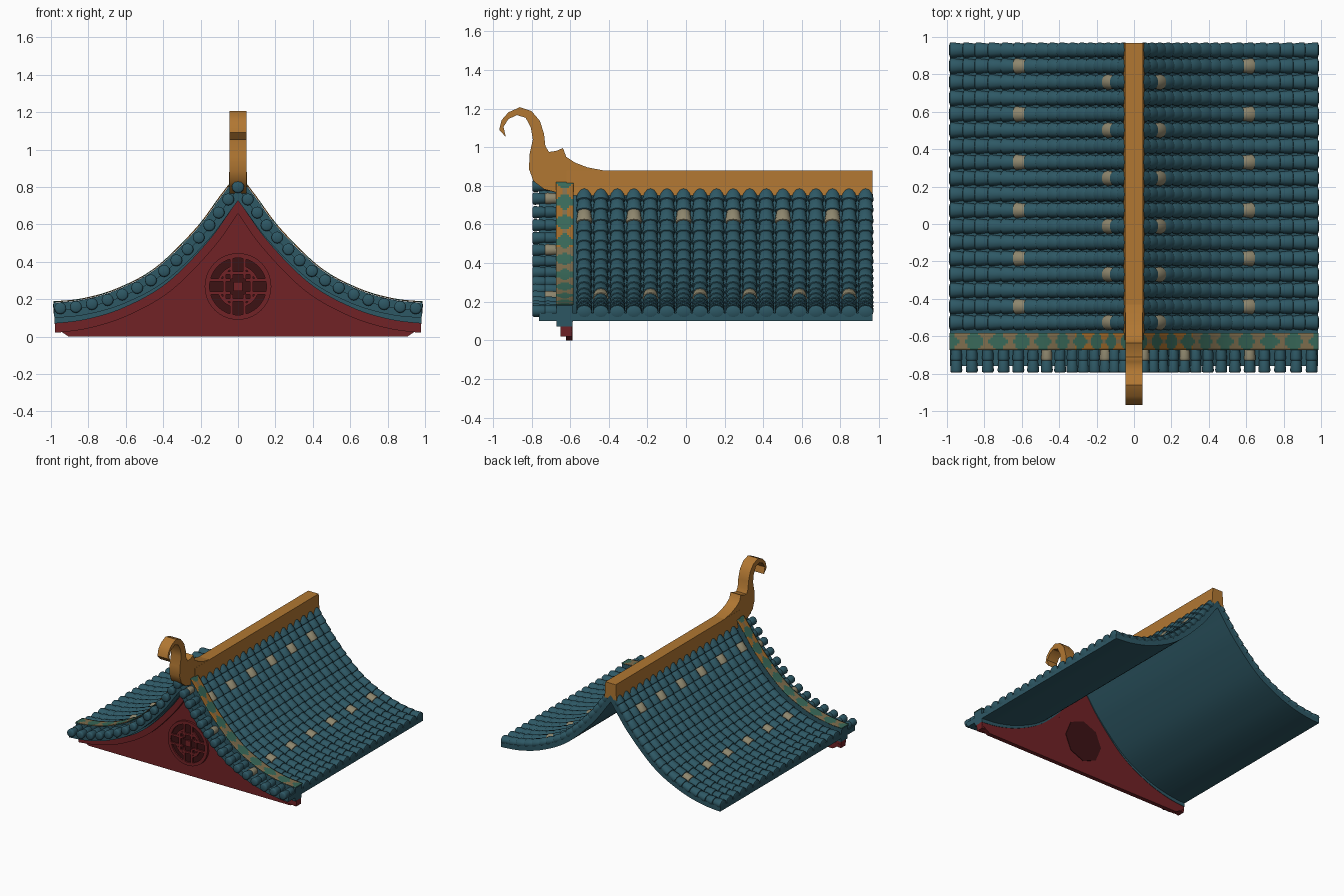
import bpy, bmesh, math
from mathutils import Vector

if "Cube" in bpy.data.objects:
    bpy.data.objects.remove(bpy.data.objects["Cube"])


def material(name, rgb):
    m = bpy.data.materials.new(name)
    m.diffuse_color = (*rgb, 1)
    m.use_nodes = True
    m.node_tree.nodes["Principled BSDF"].inputs["Base Color"].default_value = m.diffuse_color
    return m


TEAL = material("teal_glaze", (0.027, 0.098, 0.130))
GOLD = material("gold_ochre", (0.44, 0.185, 0.032))
RED = material("deep_red", (0.165, 0.016, 0.019))
DARK = material("dark_red", (0.045, 0.006, 0.007))
PALE = material("pale_tile", (0.27, 0.24, 0.155))
TAN = material("band_tan", (0.21, 0.155, 0.075))
GREEN = material("band_green", (0.04, 0.14, 0.10))
ORANGE = material("band_orange", (0.36, 0.15, 0.025))


def finish(bm, name, mats, smooth=None):
    bmesh.ops.recalc_face_normals(bm, faces=bm.faces)
    me = bpy.data.meshes.new(name)
    bm.to_mesh(me)
    bm.free()
    ob = bpy.data.objects.new(name, me)
    bpy.context.collection.objects.link(ob)
    for m in mats:
        me.materials.append(m)
    if smooth:
        bpy.ops.object.select_all(action='DESELECT')
        ob.select_set(True)
        bpy.context.view_layer.objects.active = ob
        bpy.ops.object.shade_smooth_by_angle(angle=math.radians(smooth))
    return ob


# Sweeping roof curve (tile axis), ridge to eave
KEYS = [(-.06, .885), (0, .805), (.06, .727), (.2, .543), (.417, .335), (.63, .22),
        (.82, .165), (.985, .148), (1.1, .146)]


def catmull(p0, p1, p2, p3, t):
    return .5 * (2 * p1 + (p2 - p0) * t + (2 * p0 - 5 * p1 + 4 * p2 - p3) * t * t
                 + (3 * p1 - p0 - 3 * p2 + p3) * t ** 3)


K = [Vector(k) for k in KEYS]
CURVE = [catmull(*K[i:i + 4], j / 20) for i in range(len(K) - 3) for j in range(20)] + [K[-2]]


def resample(pts, n):
    acc = [0]
    for a, b in zip(pts, pts[1:]):
        acc.append(acc[-1] + (b - a).length)
    out, k = [], 0
    for i in range(n):
        s = acc[-1] * i / (n - 1)
        while k < len(pts) - 2 and acc[k + 1] < s:
            k += 1
        out.append(pts[k].lerp(pts[k + 1], (s - acc[k]) / (acc[k + 1] - acc[k])))
    return out


LENGTH = sum((b - a).length for a, b in zip(CURVE, CURVE[1:]))


def offset(d0, d1, n=45):
    """Whole roof line, left eave to right eave, moved d0 (ridge) .. d1 (eave) along its normal."""
    base = resample(CURVE, 120)
    pts = []
    for i, p in enumerate(base):
        t = (base[min(i + 1, 119)] - base[max(i - 1, 0)]).normalized()
        pts.append(p + Vector((-t.y, t.x)) * (d0 + (d1 - d0) * i / 119))
    if pts[0].x > 0:
        slope = (pts[1] - pts[0]) / (pts[1].x - pts[0].x)
        pts.insert(0, pts[0] - slope * pts[0].x)
    else:
        k = next(i for i, p in enumerate(pts) if p.x > 1e-6)
        a, b = pts[k - 1], pts[k]
        pts = [a.lerp(b, -a.x / (b.x - a.x))] + pts[k:]
    right = resample(pts, n)
    return [Vector((-p.x, p.y)) for p in right[:0:-1]] + right


def loft(name, hi, lo, y0, y1, mat):
    """Solid between two lines in the front plane, from y0 to y1."""
    bm = bmesh.new()
    rings = [[bm.verts.new((p.x, y, p.y)) for p, y in ((l, y0), (h, y0), (h, y1), (l, y1))]
             for h, l in zip(hi, lo)]
    for a, b in zip(rings, rings[1:]):
        for j in range(4):
            bm.faces.new((a[j], a[(j + 1) % 4], b[(j + 1) % 4], b[j]))
    bm.faces.new(rings[0])
    bm.faces.new(rings[-1])
    return finish(bm, name, [mat], 35)


def prism(name, pts, axis, a, b, mat, smooth=None):
    """Extruded outline: axis 'y' takes (x, z) points, axis 'x' takes (y, z) points."""
    bm = bmesh.new()
    put = (lambda p, d: (p[0], d, p[1])) if axis == 'y' else (lambda p, d: (d, p[0], p[1]))
    f = bm.faces.new([bm.verts.new(put(p, a)) for p in pts])
    ext = bmesh.ops.extrude_face_region(bm, geom=[f])['geom']
    move = (0, b - a, 0) if axis == 'y' else (b - a, 0, 0)
    bmesh.ops.translate(bm, verts=[v for v in ext if isinstance(v, bmesh.types.BMVert)], vec=move)
    return finish(bm, name, [mat], smooth)


def tile(bm, a, b, side, up, w, h, mat):
    """Tapered barrel tile with rounded ends, from a to b."""
    rings, n = [], 12
    for t, s in ((-.04, .72), (.06, .84), (.84, 1), (.97, .95), (1.03, .72)):
        c = a.lerp(b, t)
        rings.append([bm.verts.new(c + side * (w * s * math.cos(k * math.tau / n))
                                   + up * (h * s * math.sin(k * math.tau / n))) for k in range(n)])
    faces = [bm.faces.new((p[k], p[(k + 1) % n], q[(k + 1) % n], q[k]))
             for p, q in zip(rings, rings[1:]) for k in range(n)]
    faces += [bm.faces.new(rings[0]), bm.faces.new(rings[-1])]
    for f in faces:
        f.material_index = mat


# Roof deck and front verge board
loft("roof_deck", offset(-.008, -.008), offset(-.048, -.048), -.76, .965, TEAL)
loft("verge_board", offset(.037, .033), offset(-.045, -.078), -.67, -.587, TEAL)

# Rows of barrel tiles on both slopes, a few of them pale
COLS = 17
path = resample(CURVE, COLS * 10 + 1)[5:]
stops = [path[round(i * (len(path) - 1) / COLS)] for i in range(COLS + 1)]
mids = [(p.x + q.x) / 2 for p, q in zip(stops, stops[1:])]
pale_out = min(range(COLS), key=lambda i: abs(mids[i] - .615))
pale_in = min(range(COLS), key=lambda i: abs(mids[i] - .12))
for side, label in ((1, "right"), (-1, "left")):
    bm = bmesh.new()
    for row in range(18):
        y = .93 - row * .0857
        for c in range(COLS):
            a, b = (Vector((side * p.x, y, p.y)) for p in (stops[c], stops[c + 1]))
            pale = (c == pale_out and row % 3 == 1) or (c == pale_in and row % 3 == 2)
            across = Vector((0, 1, 0))
            up = (b - a).cross(across).normalized()
            tile(bm, a, b, across, up, .0415, .034, int(pale))
    finish(bm, "roof_tiles_" + label, [TEAL, PALE], 50)

    # Short verge tiles facing the front
    bm = bmesh.new()
    line = resample(CURVE, 400)
    for i in range(15):
        p = line[399 - round((.03 + i * .0857) / LENGTH * 399)]
        x, z = side * (p.x - .004), p.y + .002
        pale = int(i in ((4, 9, 13) if side > 0 else (6, 11)))
        for y0, y1, r, m in ((-.65, -.73, .031, pale), (-.72, -.793, .032, 0)):
            tile(bm, Vector((x, y0, z)), Vector((x, y1, z)), Vector((1, 0, 0)),
                 Vector((0, 0, 1)), r, r, m)
    finish(bm, "verge_tiles_" + label, [TEAL, PALE], 50)

# Painted band on top of the verge: green diamonds, orange border near the ridge
bm = bmesh.new()
line = offset(.042, .038, 91)
NY = 8
grid = [[bm.verts.new((p.x, -.673 + .09 * j / NY, p.y)) for j in range(NY + 1)] for p in line]
for i in range(len(line) - 1):
    s = abs(i + .5 - 90) / 90 * LENGTH
    for j in range(NY):
        f = bm.faces.new((grid[i][j], grid[i + 1][j], grid[i + 1][j + 1], grid[i][j + 1]))
        v = abs((j + .5) / NY * 2 - 1)
        p = abs((s / .13) % 1 - .5) * 2
        f.material_index = 1 if p + .6 * v < .85 else 2 if s < .5 and v > .3 else 0
band = finish(bm, "painted_band", [TAN, GREEN, ORANGE], 40)
mod = band.modifiers.new("thickness", 'SOLIDIFY')
mod.thickness = .006
mod.offset = 0

# Red gable: curved rim, wall, inner panel
loft("gable_rim", offset(-.042, -.076), offset(-.085, -.128), -.65, -.59, RED)
wall_top = offset(-.075, -.10)
loft("gable_wall", wall_top, [Vector((p.x * .925, 0)) for p in wall_top], -.622, -.588, RED)
prism("gable_panel", [(-.25, .262), (.25, .262), (.13, .40), (.055, .51), (0, .61),
                      (-.055, .51), (-.13, .40)], 'y', -.629, -.615, RED)

# Round lattice window
CZ = .268


def disc(r, n=40):
    return [(r * math.cos(k * math.tau / n), CZ + r * math.sin(k * math.tau / n)) for k in range(n)]


def arc(name, r0, r1, a0, a1):
    pts = []
    n = 16
    for r, order in ((r1, range(n + 1)), (r0, range(n, -1, -1))):
        for k in order:
            g = a0 + (a1 - a0) * k / n
            pts.append((r * math.cos(g), CZ + r * math.sin(g)))
    prism(name, pts, 'y', -.645, -.625, RED)


def bar(x0, x1, z0, z1):
    prism("lattice_bar", [(x0, CZ + z0), (x1, CZ + z0), (x1, CZ + z1), (x0, CZ + z1)],
          'y', -.645, -.625, RED)


prism("window_recess", disc(.165), 'y', -.633, -.62, DARK)
prism("window_back", disc(.17, 8), 'y', -.59, -.584, DARK)
for q in range(4):
    a = q * math.pi / 2
    arc("window_ring", .152, .178, a, a + math.pi / 2)
    arc("lattice_arc", .098, .113, a + .3, a + math.pi / 2 - .3)
for s in (-1, 1):
    for e in (-1, 1):
        lo, hi = sorted((s * .04, s * .155))
        bar(e * .034 - .008, e * .034 + .008, lo, hi)
        bar(lo, hi, e * .034 - .008, e * .034 + .008)
    lo, hi = sorted((s * .065, s * .081))
    bar(lo, hi, -.08, .08)
    bar(-.08, .08, lo, hi)
bar(-.024, .024, -.024, .024)

# Gold ridge beam, wider at its foot, and the curled finial at the front
prism("ridge_beam", [(-.047, .88), (.047, .88), (.05, .80), (.056, .75), (.03, .75),
                     (0, .785), (-.03, .75), (-.056, .75), (-.05, .80)], 'y', -.62, .967, GOLD)
FINIAL = [(-.43, .88), (-.51, .895), (-.575, .92), (-.62, .95), (-.637, .995), (-.673, .98),
          (-.71, .975), (-.728, 1.005), (-.735, 1.067), (-.756, 1.135), (-.80, 1.187),
          (-.86, 1.207), (-.92, 1.18), (-.955, 1.14), (-.967, 1.09), (-.933, 1.052),
          (-.945, 1.105), (-.92, 1.145), (-.876, 1.166), (-.83, 1.152), (-.803, 1.10),
          (-.793, 1.04), (-.81, .964), (-.813, .886), (-.79, .824), (-.735, .782),
          (-.65, .76), (-.43, .76)]
prism("ridge_finial", FINIAL, 'x', -.046, .046, GOLD, 40)
